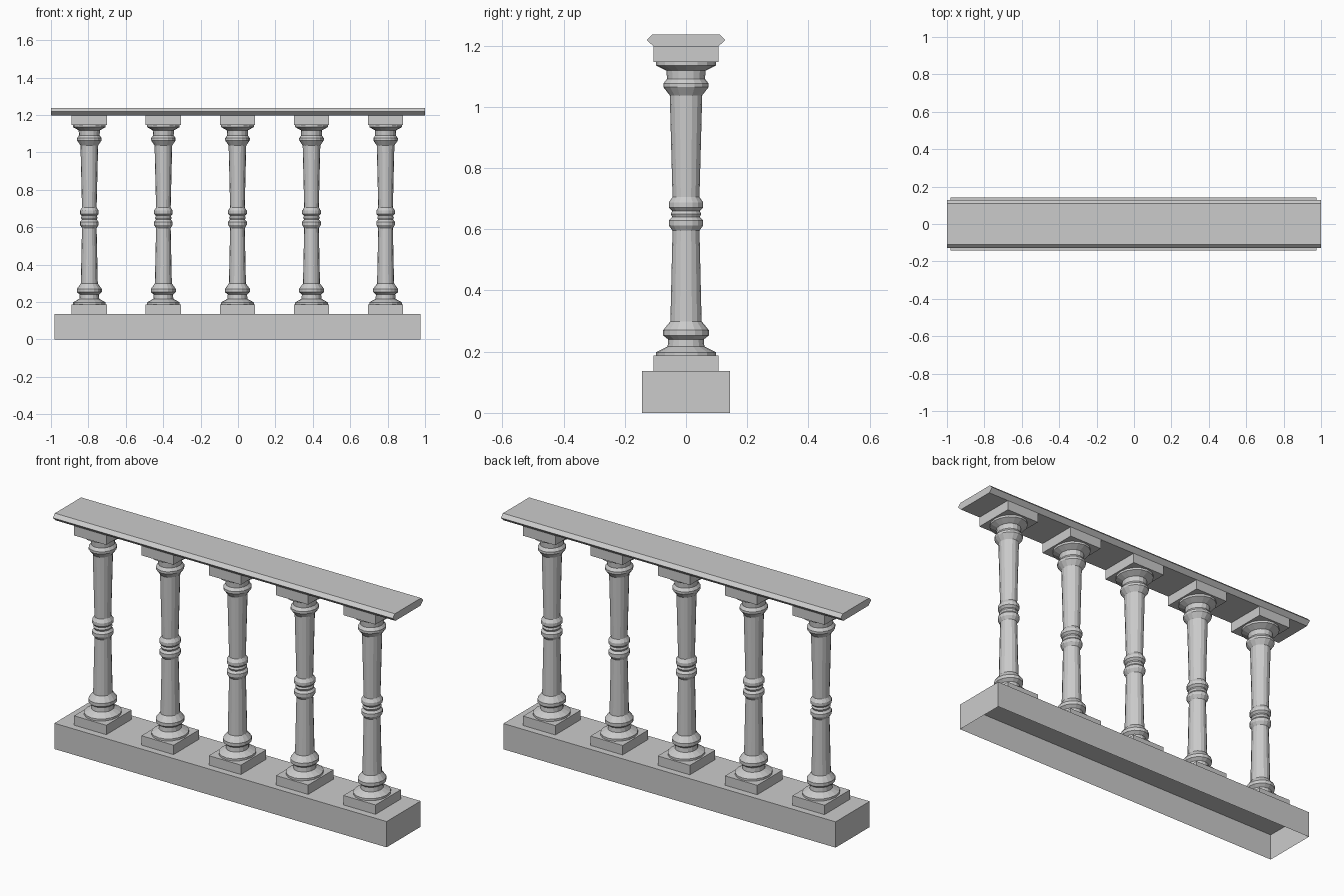
import bpy, bmesh, math

cube = bpy.data.objects.get("Cube")
if cube:
    bpy.data.objects.remove(cube, do_unlink=True)

# One stone colour for everything
stone = bpy.data.materials.new("grey stone")
stone.use_nodes = True
stone.diffuse_color = (0.6, 0.6, 0.6, 1)
stone.node_tree.nodes["Principled BSDF"].inputs["Base Color"].default_value = (0.6, 0.6, 0.6, 1)

CENTRE = -0.003      # row of balusters is very slightly off centre
SPACING = 0.396
SQUASH = 0.89        # balusters are narrower along the rail
SIDES = 16


def finish(name, bm):
    bmesh.ops.recalc_face_normals(bm, faces=bm.faces)
    mesh = bpy.data.meshes.new(name)
    bm.to_mesh(mesh)
    bm.free()
    mesh.materials.append(stone)
    obj = bpy.data.objects.new(name, mesh)
    bpy.context.collection.objects.link(obj)
    return obj


def box(name, x, width, depth, z0, z1, open_bottom=False):
    bm = bmesh.new()
    bmesh.ops.create_cube(bm, size=1)
    for v in bm.verts:
        v.co = (x + v.co.x * width, v.co.y * depth, z0 if v.co.z < 0 else z1)
    bm.normal_update()
    if open_bottom:
        under = [f for f in bm.faces if f.normal.z < -0.5]
        bmesh.ops.delete(bm, geom=under, context='FACES_ONLY')
    return finish(name, bm)


def lathe(name, x, profile):
    bm = bmesh.new()
    rings = []
    for r, z in profile:
        angles = [2 * math.pi * i / SIDES for i in range(SIDES)]
        rings.append([bm.verts.new((x + SQUASH * r * math.cos(a), r * math.sin(a), z))
                      for a in angles])
    for low, high in zip(rings, rings[1:]):
        for i in range(SIDES):
            j = (i + 1) % SIDES
            bm.faces.new((low[i], low[j], high[j], high[i]))
    bm.faces.new(rings[0])
    bm.faces.new(rings[-1])
    return finish(name, bm)


def rail(name, half_length, profile):
    bm = bmesh.new()
    outline = profile + [(-y, z) for y, z in reversed(profile)]
    ends = [[bm.verts.new((x, y, z)) for y, z in outline]
            for x in (-half_length, half_length)]
    n = len(outline)
    for i in range(n):
        j = (i + 1) % n
        bm.faces.new((ends[0][i], ends[0][j], ends[1][j], ends[1][i]))
    for end in ends:
        bm.faces.new(end)
    return finish(name, bm)


# Baluster silhouette from foot to capital: (radius, height)
baluster = [
    (0.098, 0.187), (0.098, 0.198), (0.060, 0.217), (0.058, 0.240),   # foot
    (0.075, 0.253), (0.075, 0.270), (0.051, 0.299),                   # lower collar
    (0.044, 0.595), (0.056, 0.612), (0.056, 0.629), (0.045, 0.640),   # middle rings
    (0.050, 0.650), (0.045, 0.660), (0.056, 0.671), (0.056, 0.688),
    (0.044, 0.705), (0.053, 1.037),                                   # upper shaft
    (0.074, 1.064), (0.074, 1.076), (0.062, 1.091),                   # upper collar
    (0.064, 1.118), (0.098, 1.135), (0.098, 1.146),                   # capital
]

# Hollow base, open underneath
box("base", CENTRE, 1.955, 0.286, 0, 0.137, open_bottom=True)

# Handrail with bevelled edges
rail("handrail", 1.0, [(0.106, 1.197), (0.128, 1.218), (0.11, 1.236)])

# Five balusters with square blocks above and below
for i in range(5):
    x = CENTRE + (i - 2) * SPACING
    box(f"lower_block_{i + 1}", x, 0.189, 0.213, 0.137, 0.187)
    lathe(f"baluster_{i + 1}", x, baluster)
    box(f"upper_block_{i + 1}", x, 0.189, 0.213, 1.146, 1.197)
